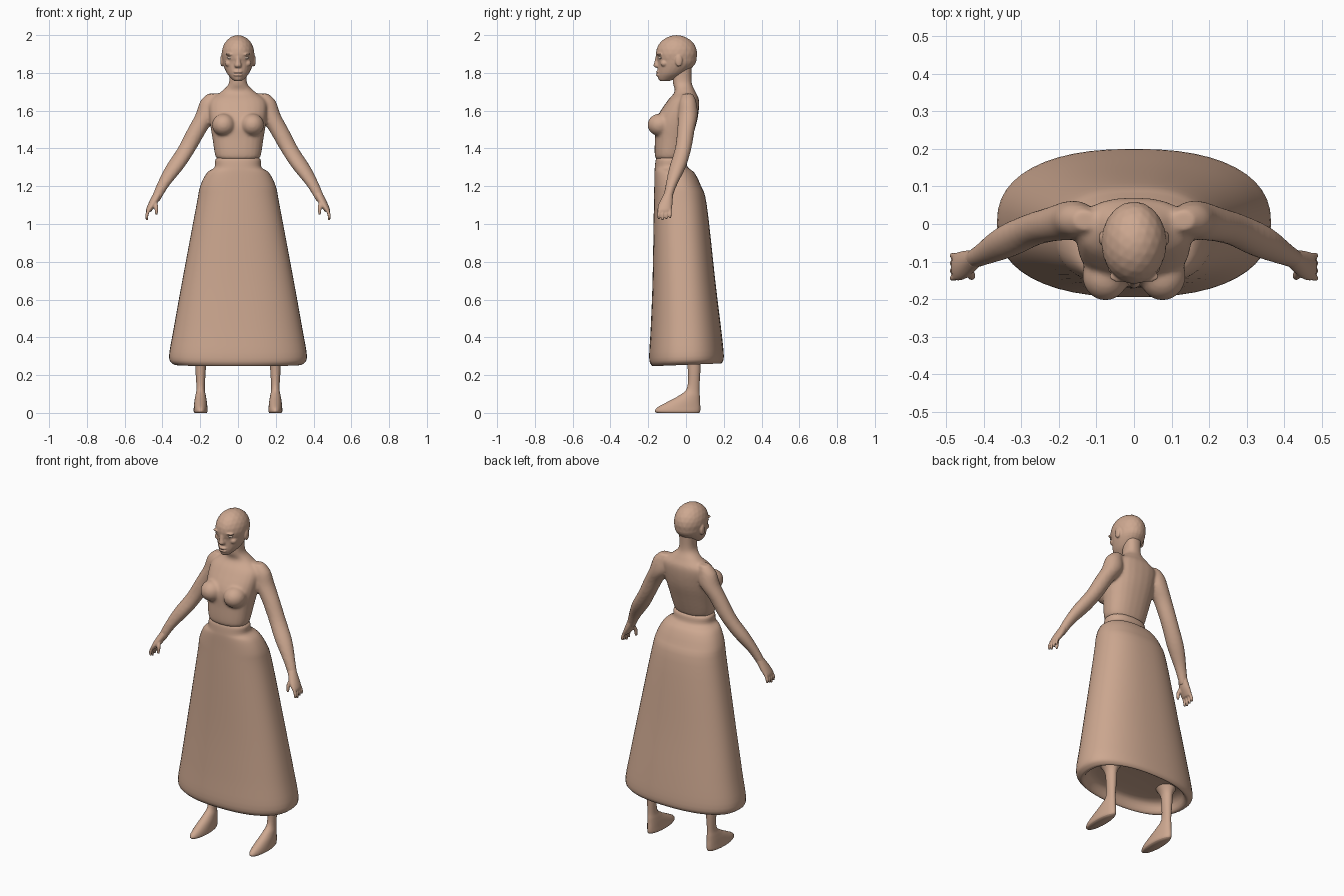
import bpy, bmesh, math
from mathutils import Matrix, Vector

cube = bpy.data.objects.get("Cube")
if cube:
    bpy.data.objects.remove(cube, do_unlink=True)


def make_material(name, color):
    mat = bpy.data.materials.new(name)
    mat.use_nodes = True
    mat.diffuse_color = color
    mat.node_tree.nodes["Principled BSDF"].inputs["Base Color"].default_value = color
    return mat


skin = make_material("warm_tan", (.61, .39, .28, 1))
pale = make_material("pale_eye", (.75, .58, .47, 1))
dark = make_material("dark_mouth", (.1, .05, .04, 1))


def catmull_rom(a, b, c, d, t):
    """Smooth value between b and c."""
    linear = (c - a) * t
    square = (2 * a - 5 * b + 4 * c - d) * t ** 2
    cubic = (3 * (b - c) + d - a) * t ** 3
    return b + (linear + square + cubic) / 2


def refine(rows, steps=4):
    """Insert smoothly interpolated sections between the given ones."""
    last = len(rows) - 1
    refined = []
    for i in range(last):
        neighbours = (rows[max(i - 1, 0)], rows[i], rows[i + 1], rows[min(i + 2, last)])
        for step in range(steps):
            refined.append([catmull_rom(*values, step / steps) for values in zip(*neighbours)])
    return refined + [rows[last]]


def signed_power(value, exponent):
    return math.copysign(abs(value) ** exponent, value)


def loft(bm, rows, sides=24, roundness=1.0, side=1):
    """Closed skin through horizontal sections (z, x, y, half width, half depth)."""
    rings = []
    for z, x, y, half_width, half_depth in refine(rows):
        ring = []
        for k in range(sides):
            angle = math.tau * k / sides
            across = half_width * signed_power(math.cos(angle), roundness)
            along = half_depth * signed_power(math.sin(angle), roundness)
            ring.append(bm.verts.new((side * x + across, y + along, z)))
        rings.append(ring)
    for lower, upper in zip(rings, rings[1:]):
        for k in range(sides):
            following = (k + 1) % sides
            bm.faces.new((lower[k], lower[following], upper[following], upper[k]))
    bm.faces.new(rings[0])
    bm.faces.new(rings[-1])


def sections(rows, x=0):
    """Sections from (z, half width, front y, back y)."""
    return [(z, x, (front + back) / 2, width, (back - front) / 2)
            for z, width, front, back in rows]


def tube(rows, depth=1.0):
    """Sections from (z, x, y, radius), flattened front to back by depth."""
    return [(z, x, y, radius, radius * depth) for z, x, y, radius in rows]


def ball(bm, place, size):
    matrix = Matrix.Translation(Vector(place)) @ Matrix.Diagonal((*size, 1))
    bmesh.ops.create_icosphere(bm, subdivisions=3, radius=1, matrix=matrix)


def finish(bm, name, mat=skin):
    bmesh.ops.recalc_face_normals(bm, faces=bm.faces)
    mesh = bpy.data.meshes.new(name)
    bm.to_mesh(mesh)
    bm.free()
    mesh.materials.append(mat)
    mesh.polygons.foreach_set("use_smooth", [True] * len(mesh.polygons))
    obj = bpy.data.objects.new(name, mesh)
    bpy.context.scene.collection.objects.link(obj)
    return obj


def blend(obj, voxel_size, iterations):
    """Fuse overlapping volumes into one soft skin."""
    remesh = obj.modifiers.new("fuse", 'REMESH')
    remesh.mode = 'VOXEL'
    remesh.voxel_size = voxel_size
    remesh.use_smooth_shade = True
    relax = obj.modifiers.new("relax", 'SMOOTH')
    relax.iterations = iterations


# Skirt with waistband, flared body, rounded hem and recessed underside
outside = [(1.355, .1, -.15, -.02), (1.34, .12, -.16, 0), (1.3, .125, -.165, .01),
           (1.27, .165, -.167, .045), (1.2, .2, -.168, .08), (1.1, .22, -.17, .11),
           (.7, .295, -.177, .155), (.45, .34, -.187, .185), (.3, .365, -.195, .2)]
underside = [(z, .36 * scale, -.19 * scale, .2 * scale)
             for z, scale in ((.26, .96), (.26, .88), (.31, .75), (.32, .3))]
bm = bmesh.new()
loft(bm, sections(outside + underside), sides=48, roundness=.85)
for vert in bm.verts:
    # The hem rises gently towards the back
    vert.co.z += .07 * vert.co.y * max(0, 1 - vert.co.z / .6)
finish(bm, "skirt")

# Torso, neck, bust and arms fused into one skin
torso = [(1.34, .1, -.15, -.01), (1.36, .12, -.165, 0), (1.45, .135, -.165, .03),
         (1.55, .15, -.16, .06), (1.65, .15, -.1, .07), (1.7, .09, -.06, .05),
         (1.75, .047, -.07, .03), (1.85, .05, -.07, .03)]
arm = [(1.69, .13, .01, .03), (1.65, .15, .01, .05), (1.58, .165, .01, .06),
       (1.5, .215, 0, .053), (1.4, .27, -.015, .05), (1.3, .335, -.045, .05),
       (1.2, .4, -.08, .034), (1.12, .44, -.1, .025)]
bm = bmesh.new()
loft(bm, sections(torso), roundness=.87)
for side in (1, -1):
    ball(bm, (side * .076, -.138, 1.525), (.062, .066, .06))
    loft(bm, tube(arm, depth=.87), side=side)
blend(finish(bm, "upper_body"), voxel_size=.008, iterations=6)

# Hands, lower legs, feet and eyes, one set per side
palm = [(1.17, .42, -.09, .024, .022), (1.11, .45, -.107, .024, .036),
        (1.08, .467, -.113, .019, .038), (1.065, .474, -.114, .013, .035)]
thumb = [(1.125, .442, -.118, .012), (1.09, .433, -.137, .011), (1.05, .432, -.142, .007)]
foot = [(0, .033, -.155, .07), (.01, .037, -.165, .075), (.03, .036, -.15, .076),
        (.06, .033, -.095, .074), (.09, .028, -.04, .073), (.13, .022, .005, .071),
        (.22, .027, .01, .076), (.28, .032, 0, .08), (.33, .06, -.03, .1)]
for side, label in ((1, "left"), (-1, "right")):
    bm = bmesh.new()
    loft(bm, palm, side=side)
    loft(bm, tube(thumb), sides=10, side=side)
    for k in range(4):
        # Fingers fan out along the edge of the palm
        y = -.144 + .02 * k
        tip = 1.02 + .006 * abs(k - 1)
        finger = [(1.085, .468, y * .9 - .01, .01), (1.05, .482, y, .009), (tip, .482, y, .006)]
        loft(bm, tube(finger, depth=.9), sides=10, side=side)
    blend(finish(bm, label + "_hand"), voxel_size=.004, iterations=3)

    bm = bmesh.new()
    loft(bm, sections(foot, x=.198), side=side)
    finish(bm, label + "_leg_and_foot")

    bm = bmesh.new()
    ball(bm, (side * .038, -.133, 1.88), (.019, .013, .008))
    finish(bm, label + "_eye", pale)

# Head: cranium, jaw, nose, lips, brows, cheeks and ears
jaw = [(1.757, .02, -.138, -.09), (1.77, .035, -.148, -.05), (1.8, .06, -.15, 0),
       (1.85, .08, -.15, .05), (1.9, .083, -.157, .055), (1.94, .07, -.14, .04)]
nose = [(1.895, 0, -.15, .009), (1.86, 0, -.153, .014), (1.838, 0, -.153, .019),
        (1.828, 0, -.15, .012)]
bm = bmesh.new()
ball(bm, (0, -.05, 1.9), (.087, .11, .1))
loft(bm, sections(jaw))
loft(bm, tube(nose), sides=12)
for z in (1.806, 1.789):
    ball(bm, (0, -.146, z), (.025, .013, .007))
for side in (1, -1):
    ball(bm, (side * .038, -.139, 1.898), (.028, .016, .007))
    ball(bm, (side * .05, -.115, 1.85), (.02, .02, .018))
    ball(bm, (side * .085, -.038, 1.865), (.009, .019, .032))
blend(finish(bm, "head"), voxel_size=.0045, iterations=2)

# Dark line between the lips
bm = bmesh.new()
ball(bm, (0, -.147, 1.7975), (.02, .01, .003))
finish(bm, "mouth_line", dark)
